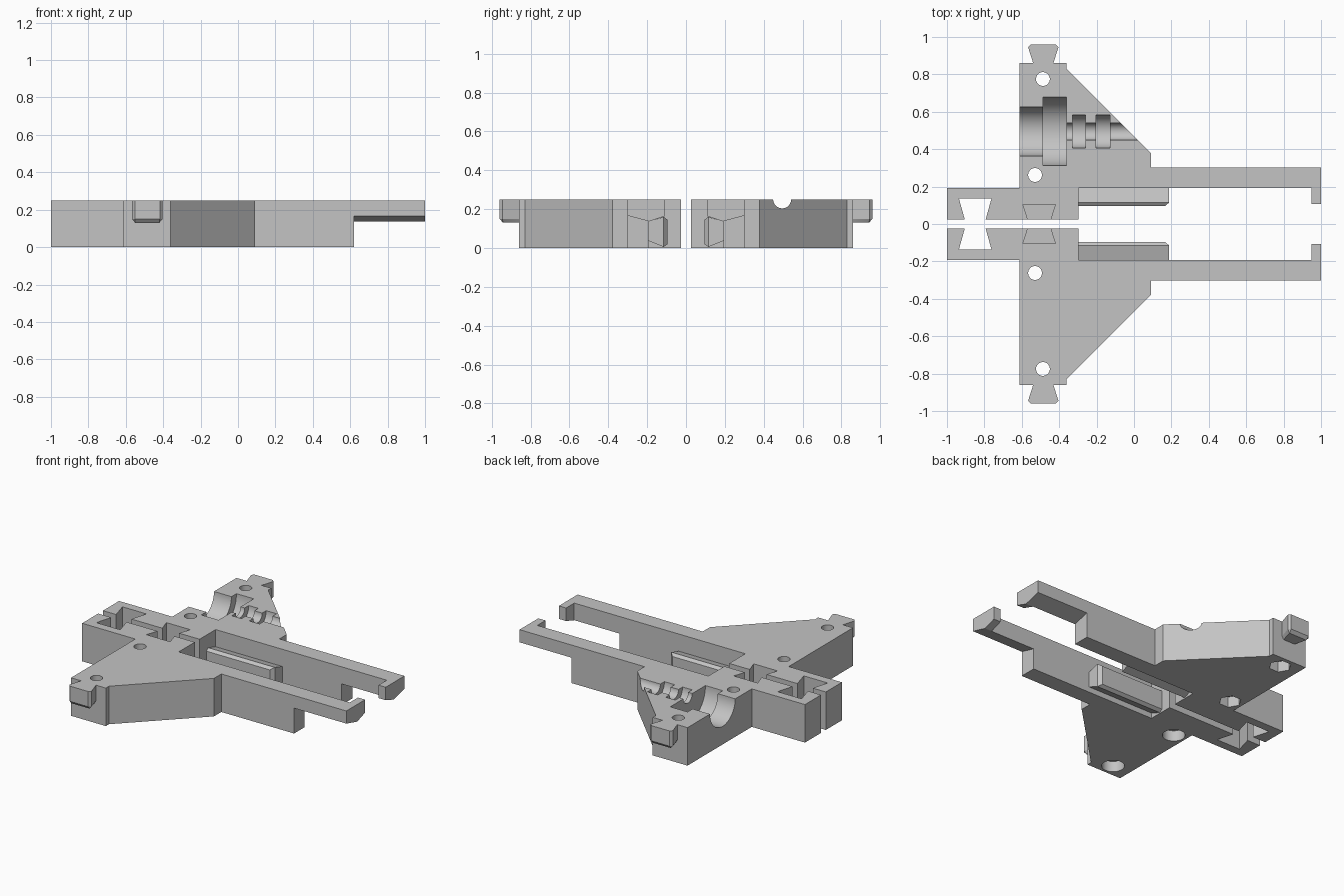
import bpy, bmesh, math
from mathutils import Matrix

if "Cube" in bpy.data.objects:
    bpy.data.objects.remove(bpy.data.objects["Cube"], do_unlink=True)

grey = bpy.data.materials.new("plain_grey")
grey.use_nodes = True
GREY = (0.55, 0.55, 0.55, 1)
grey.diffuse_color = GREY
grey.node_tree.nodes["Principled BSDF"].inputs["Base Color"].default_value = GREY

H = 0.25                    # body height
AXIS_Y = 0.495              # centre line of the stepped channel


def finish(name, bm, side):
    """Turn a bmesh into an object, mirrored in y when side is -1."""
    bm.transform(Matrix.Diagonal((1, side, 1, 1)))
    bmesh.ops.recalc_face_normals(bm, faces=bm.faces)
    mesh = bpy.data.meshes.new(name)
    bm.to_mesh(mesh)
    bm.free()
    mesh.materials.append(grey)
    ob = bpy.data.objects.new(name, mesh)
    bpy.context.collection.objects.link(ob)
    return ob


def prism(name, outline, lo, hi, side, along="z"):
    bm = bmesh.new()
    place = (lambda a, b, t: (a, b, t)) if along == "z" else (lambda a, b, t: (t, a, b))
    low = [bm.verts.new(place(a, b, lo)) for a, b in outline]
    high = [bm.verts.new(place(a, b, hi)) for a, b in outline]
    bm.faces.new(low)
    bm.faces.new(high)
    for i in range(len(low)):
        j = (i + 1) % len(low)
        bm.faces.new((low[i], low[j], high[j], high[i]))
    return finish(name, bm, side)


def hull(name, points, side):
    bm = bmesh.new()
    for p in points:
        bm.verts.new(p)
    bmesh.ops.convex_hull(bm, input=bm.verts)
    bmesh.ops.dissolve_limit(bm, angle_limit=0.01, verts=bm.verts, edges=bm.edges)
    return finish(name, bm, side)


def disc(x, y, r, n):
    return [(x + r * math.cos(math.tau * i / n), y + r * math.sin(math.tau * i / n))
            for i in range(n)]


def channel(side):
    """Stepped round cutter lying along x at the top surface."""
    steps = [(-0.7, 0.131), (-0.486, 0.183), (-0.36, 0.046), (-0.33, 0.088),
             (-0.26, 0.046), (-0.203, 0.088), (-0.128, 0.046), (0.2, 0)]
    profile = [(steps[0][0], 0)]
    for (x0, r), (x1, _) in zip(steps, steps[1:]):
        profile += [(x0, r), (x1, r)]
    profile.append((steps[-1][0], 0))
    bm = bmesh.new()
    verts = [bm.verts.new((x, AXIS_Y + r, H)) for x, r in profile]
    edges = [bm.edges.new(pair) for pair in zip(verts, verts[1:])]
    bmesh.ops.spin(bm, geom=verts + edges, cent=(0, AXIS_Y, H), axis=(1, 0, 0),
                   angle=math.tau, steps=64)
    bmesh.ops.remove_doubles(bm, verts=bm.verts, dist=1e-5)
    return finish("channel_cutter", bm, side)


def cut(ob, cutter):
    mod = ob.modifiers.new("cut", "BOOLEAN")
    mod.operation = "DIFFERENCE"
    mod.solver = "EXACT"
    mod.object = cutter
    cutter.hide_render = True
    bpy.context.view_layer.objects.active = ob
    bpy.ops.object.modifier_apply(modifier=mod.name)
    bpy.data.objects.remove(cutter, do_unlink=True)


def dovetail(x, half_in, half_out, y_out):
    """Socket outline widening away from the inner face."""
    y_in = 0.025
    k = (half_out - half_in) / (y_out - y_in)
    start = half_in - k * y_in
    return [(x - start, 0), (x + start, 0), (x + half_out, y_out), (x - half_out, y_out)]


def build_half(label, side):
    # Body plate with wing, arm and hooked tip
    body = prism(label + "_body", [
        (-1, 0.025), (-0.297, 0.025), (-0.297, 0.192), (0.948, 0.192), (0.948, 0.107),
        (1, 0.107), (1, 0.302), (0.09, 0.302), (0.09, 0.378), (-0.36, 0.828),
        (-0.36, 0.86), (-0.613, 0.86), (-0.613, 0.192), (-1, 0.192)], 0, H, side)

    # Thin arm end with a V-shaped underside
    cut(body, prism("arm_cutter", [(0, -0.1), (0.4, -0.1), (0.4, 0.193),
                                   (0.19, 0.137), (0, 0.2)], 0.62, 1.1, side, "x"))
    # Stepped channel, dovetail sockets
    cut(body, channel(side))
    cut(body, prism("through_socket", dovetail(-0.849, 0.056, 0.087, 0.136), -0.1, 0.4, side))
    cut(body, prism("blind_socket", dovetail(-0.507, 0.061, 0.087, 0.104), 0.12, 0.4, side))

    # Screw holes: hexagonal nut recess on one half, round head recess on the other
    for x, y in [(-0.487, 0.775), (-0.529, 0.262)]:
        cut(body, prism("hole_cutter", disc(x, y, 0.037, 32), -0.1, 0.4, side))
        sides = 6 if side > 0 else 32
        cut(body, prism("recess_cutter", disc(x, y, 0.068, sides), -0.1, 0.07, side))

    # Guide rail in the slot, with bevelled nose
    section = [(0.192, 0.137), (0.115, 0.16), (0.095, 0.145),
               (0.095, 0.02), (0.115, 0.005), (0.192, 0.036)]
    points = [(-0.297, y, z) for y, z in section]
    points += [(0.165 if y < 0.1 else 0.188, y, z) for y, z in section]
    rail = hull(label + "_rail", points, side)

    # Dovetail tab on the wing tip
    tab_outline = [(-0.054, 0.86), (-0.081, 0.945), (-0.067, 0.96),
                   (0.067, 0.96), (0.081, 0.945), (0.054, 0.86)]
    points = [(-0.485 + x, y, z) for x, y in tab_outline for z in (0.15, H)]
    points += [(-0.485 + x * 0.8, min(y, 0.942), 0.13) for x, y in tab_outline]
    tab = hull(label + "_dovetail_tab", points, side)

    for ob in (body, rail, tab):
        bpy.ops.object.select_all(action="DESELECT")
        ob.select_set(True)
        bpy.context.view_layer.objects.active = ob
        bpy.ops.object.shade_smooth_by_angle(angle=math.radians(20))


build_half("back", 1)
build_half("front", -1)
